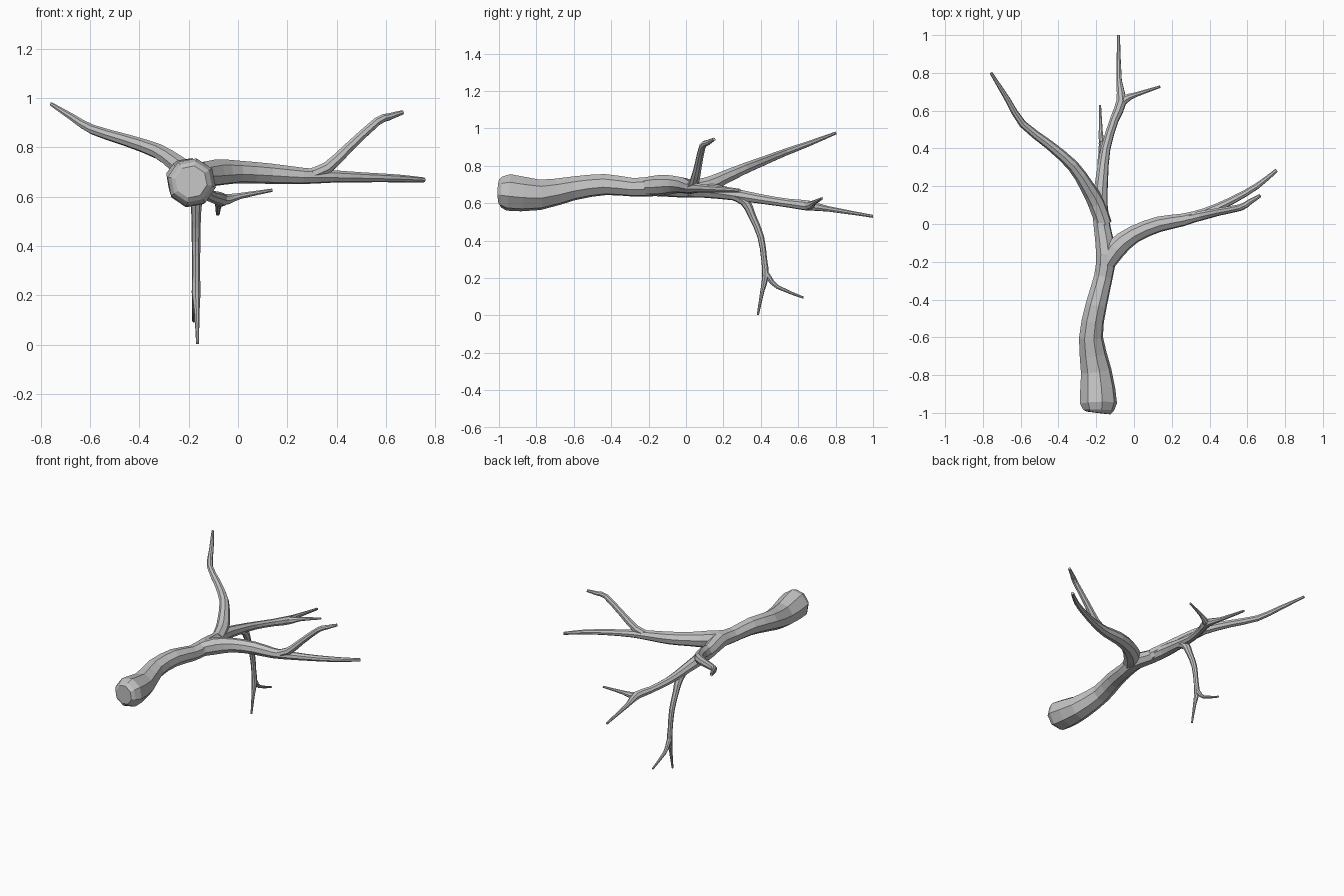
import bpy, bmesh, math
from mathutils import Vector

cube = bpy.data.objects.get("Cube")
if cube:
    bpy.data.objects.remove(cube, do_unlink=True)

SIDES = 8
bark = bpy.data.materials.new("grey_bark")
bark.use_nodes = True
grey = (0.55, 0.55, 0.55, 1)
bark.diffuse_color = grey
bark.node_tree.nodes["Principled BSDF"].inputs["Base Color"].default_value = grey


def refine(points):
    """Add one curved midpoint to every span of (x, y, z, radius) points."""
    p = [Vector(q) for q in points]
    out = []
    for i in range(len(p) - 1):
        before, after = p[max(i - 1, 0)], p[min(i + 2, len(p) - 1)]
        out += [p[i], (p[i] + p[i + 1]) * 0.5625 - (before + after) * 0.0625]
    return out + [p[-1]]


def limb(name, points):
    """Sweep a tapering faceted ring along a path and close both ends."""
    path = refine(points)
    centres = [q.to_3d() for q in path]
    bm = bmesh.new()
    rings, side = [], None
    for i, c in enumerate(centres):
        along = (centres[min(i + 1, len(path) - 1)] - centres[max(i - 1, 0)]).normalized()
        if side is None:
            side = along.cross(Vector((0, 0, 1)) if abs(along.z) < 0.8 else Vector((0, 1, 0)))
        side = (side - along * side.dot(along)).normalized()
        other = along.cross(side)
        ring = []
        for k in range(SIDES):
            a = math.tau * (k + 0.25) / SIDES
            ring.append(bm.verts.new(c + (side * math.cos(a) + other * math.sin(a)) * path[i].w))
        rings.append(ring)
    for r, s in zip(rings, rings[1:]):
        for k in range(SIDES):
            n = (k + 1) % SIDES
            bm.faces.new((r[k], r[n], s[n], s[k]))
    bm.faces.new(rings[0][::-1])
    bm.faces.new(rings[-1])
    bmesh.ops.recalc_face_normals(bm, faces=bm.faces)
    mesh = bpy.data.meshes.new(name)
    bm.to_mesh(mesh)
    bm.free()
    mesh.materials.append(bark)
    bpy.context.collection.objects.link(bpy.data.objects.new(name, mesh))


# Thick trunk running on into the long rear branch
limb("trunk", [
    (-.19, -1, .66, .066), (-.188, -.95, .658, .1), (-.2, -.78, .645, .083),
    (-.228, -.6, .68, .065), (-.2, -.43, .7, .058), (-.162, -.28, .685, .051),
    (-.148, -.16, .69, .054), (-.168, -.02, .675, .046), (-.18, .1, .67, .042),
    (-.17, .24, .65, .034), (-.15, .4, .623, .026), (-.105, .55, .6, .024),
    (-.066, .65, .588, .028), (-.079, .76, .57, .015), (-.082, 1, .53, .008)])
limb("rear_twig", [
    (-.075, .635, .588, .025), (-.04, .665, .59, .022), (.01, .685, .603, .013),
    (.138, .727, .626, .007)])

# Left side branch and its raised fork
limb("left_branch", [
    (-.16, -.23, .69, .046), (-.095, -.13, .697, .056), (0, -.055, .7, .047),
    (.13, -.002, .693, .042), (.26, .022, .684, .034), (.38, .06, .682, .026),
    (.52, .125, .678, .02), (.65, .2, .674, .016), (.755, .285, .668, .01)])
limb("left_fork", [
    (.28, .025, .685, .026), (.36, .045, .715, .026), (.45, .065, .8, .021),
    (.565, .088, .905, .018), (.61, .115, .923, .015), (.668, .15, .942, .009)])

# Right side branch rising to a long tip
limb("right_branch", [
    (-.16, .0, .675, .044), (-.2, .11, .695, .045), (-.25, .2, .735, .038),
    (-.325, .31, .784, .031), (-.45, .42, .828, .025), (-.59, .53, .872, .02),
    (-.67, .66, .92, .015), (-.757, .8, .975, .008)])

# Hanging branch with its forked tip
limb("hanging_branch", [
    (-.165, .25, .645, .028), (-.168, .315, .61, .027), (-.17, .355, .53, .02),
    (-.17, .4, .42, .018), (-.17, .418, .3, .016), (-.17, .425, .21, .018),
    (-.167, .408, .13, .011), (-.164, .384, .003, .006)])
limb("hanging_twig", [
    (-.17, .422, .235, .016), (-.172, .445, .2, .015), (-.176, .49, .152, .011),
    (-.18, .628, .095, .006)])
